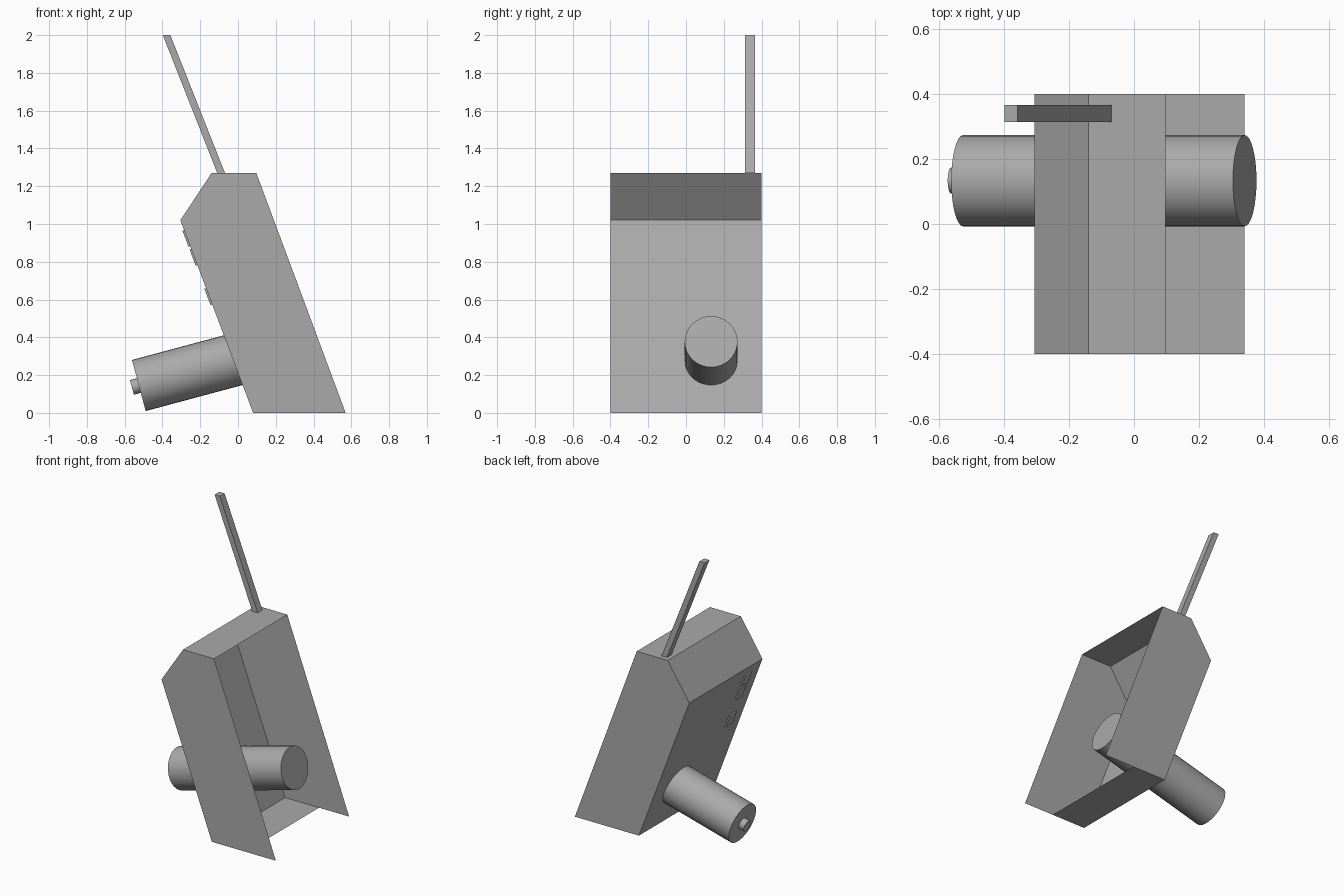
import bpy, bmesh, math
from mathutils import Vector, Matrix

cube = bpy.data.objects.get("Cube")
if cube:
    bpy.data.objects.remove(cube, do_unlink=True)

grey = bpy.data.materials.new("plain grey")
grey.use_nodes = True
grey.diffuse_color = (0.4, 0.4, 0.4, 1)
grey.node_tree.nodes["Principled BSDF"].inputs["Base Color"].default_value = (0.4, 0.4, 0.4, 1)


def finish(name, bm, smooth=False):
    bm.normal_update()
    mesh = bpy.data.meshes.new(name)
    bm.to_mesh(mesh)
    bm.free()
    mesh.materials.append(grey)
    obj = bpy.data.objects.new(name, mesh)
    bpy.context.collection.objects.link(obj)
    if smooth:
        bpy.ops.object.select_all(action='DESELECT')
        obj.select_set(True)
        bpy.context.view_layer.objects.active = obj
        bpy.ops.object.shade_smooth_by_angle(angle=math.radians(35))
    return obj


def prism(name, outline, y0, y1):
    """Extrude an x-z outline along y into a closed solid."""
    bm = bmesh.new()
    face = bm.faces.new([bm.verts.new((x, y0, z)) for x, z in outline])
    ext = bmesh.ops.extrude_face_region(bm, geom=[face], use_keep_orig=True)
    moved = [v for v in ext["geom"] if isinstance(v, bmesh.types.BMVert)]
    bmesh.ops.translate(bm, verts=moved, vec=(0, y1 - y0, 0))
    bmesh.ops.recalc_face_normals(bm, faces=bm.faces)
    return finish(name, bm)


def rod(name, start, end, radius, sides):
    """Capped cylinder between two points."""
    a, b = Vector(start), Vector(end)
    axis = b - a
    turn = axis.to_track_quat('Z', 'Y').to_matrix().to_4x4()
    bm = bmesh.new()
    bmesh.ops.create_cone(bm, cap_ends=True, segments=sides, radius1=radius,
                          radius2=radius, depth=axis.length,
                          matrix=Matrix.Translation((a + b) / 2) @ turn)
    return finish(name, bm, smooth=True)


# Thin open-backed casing: two side panels joined by floor, wall, slope and roof
strip = [(0.34, 0), (0.08, 0), (-0.305, 1.02), (-0.14, 1.27), (0.097, 1.27)]
half = 0.4
bm = bmesh.new()
rows = [[bm.verts.new((x, y, z)) for x, z in strip] for y in (-half, half)]
near, far = rows
for i in range(len(strip) - 1):
    bm.faces.new((near[i], near[i + 1], far[i + 1], far[i]))
for row, y in zip(rows, (-half, half)):
    tip = bm.verts.new((0.57, y, 0))
    bm.faces.new([tip] + row if y > 0 else (row[::-1] + [tip]))
bmesh.ops.recalc_face_normals(bm, faces=bm.faces)
finish("casing", bm)

# Slanted aerial
prism("aerial", [(-0.11, 1.27), (-0.069, 1.27), (-0.358, 2), (-0.398, 2)], 0.313, 0.365)

# Tilted barrel through the wall, with a small knob on its outer end
rod("barrel", (-0.525, 0.133, 0.145), (0.34, 0.133, 0.377), 0.14, 32)
rod("barrel_knob", (-0.525, 0.133, 0.145), (-0.562, 0.133, 0.135), 0.04, 16)

# Small raised buttons on the slanted wall
slope = (0.08 + 0.305) / 1.02
for n, (z, y) in enumerate([(0.925, -0.267), (0.825, -0.26), (0.617, -0.264)]):
    low, high = z - 0.043, z + 0.043
    xl, xh = 0.08 - slope * low, 0.08 - slope * high
    prism(f"button_{n + 1}", [(xl, low), (xh, high), (xh - 0.009, high - 0.003),
                              (xl - 0.009, low - 0.003)], y - 0.035, y + 0.035)
